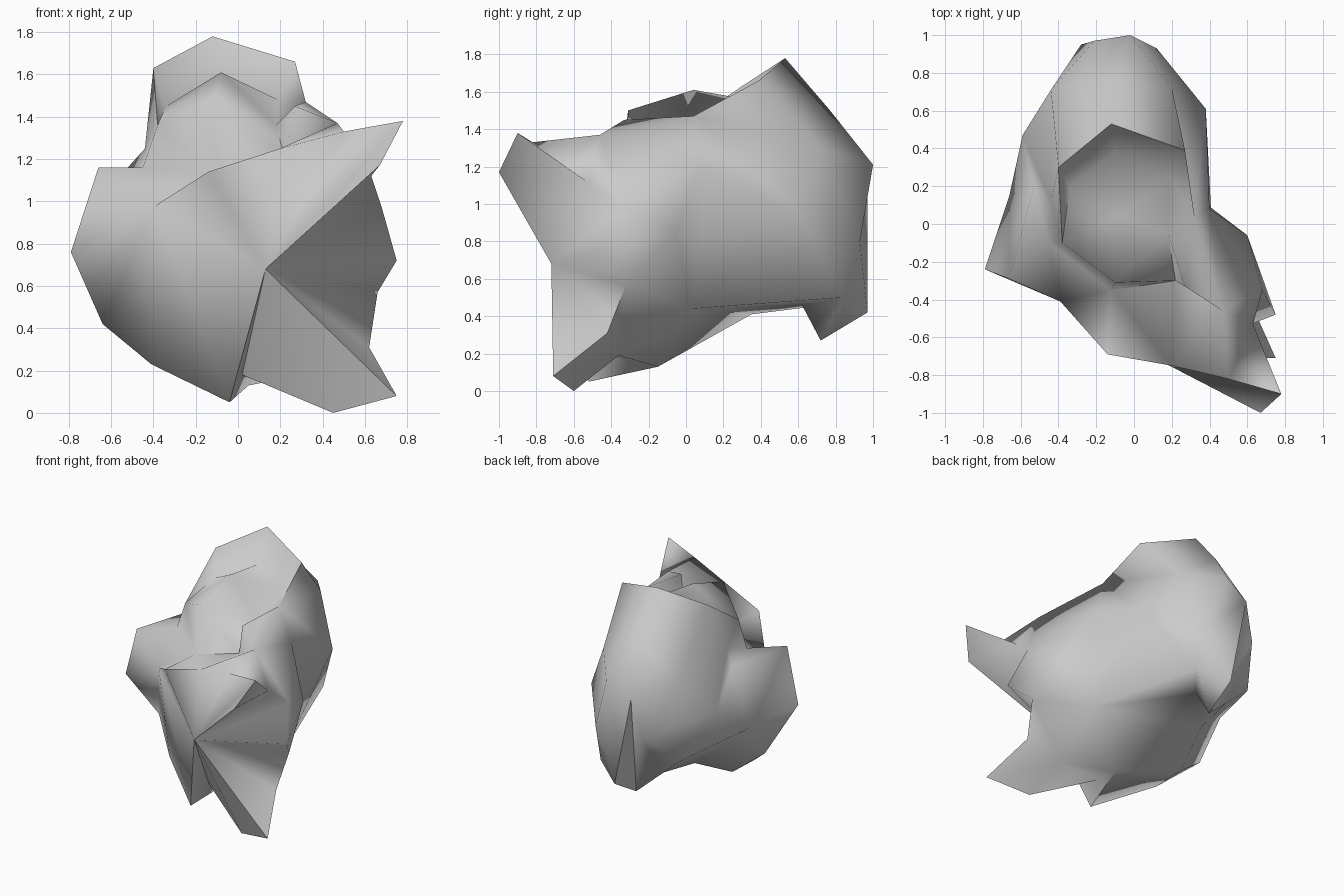
import bpy, bmesh, math

default_cube = bpy.data.objects.get("Cube")
if default_cube:
    bpy.data.objects.remove(default_cube, do_unlink=True)

mesh = bpy.data.meshes.new("hollow_boulder")
boulder = bpy.data.objects.new("hollow_boulder", mesh)
bpy.context.collection.objects.link(boulder)
bm = bmesh.new()


def points(*coordinates):
    return [bm.verts.new(co) for co in coordinates]


def triangle(first, second, third):
    corners = (first, second, third)
    if len(set(corners)) == len(corners) and not bm.faces.get(corners):
        bm.faces.new(corners)


def fan(centre, outline):
    for start, end in zip(outline, outline[1:]):
        triangle(centre, start, end)


def stitch(first, second):
    """Join two open chains, always taking the shorter diagonal."""
    i = j = 0
    while i < len(first) - 1 or j < len(second) - 1:
        if i == len(first) - 1:
            step_first = False
        elif j == len(second) - 1:
            step_first = True
        else:
            length_first = (first[i + 1].co - second[j].co).length
            length_second = (first[i].co - second[j + 1].co).length
            step_first = length_first <= length_second
        if step_first:
            triangle(first[i], first[i + 1], second[j])
            i += 1
        else:
            triangle(first[i], second[j + 1], second[j])
            j += 1


def stitch_rings(first, second):
    stitch(first + first[:1], second + second[:1])


# Jagged front rim, starting at the notch on the shoulder
notch, collar, *brow = points(
    (-.45, -.1, 1.16), (-.39, -.41, .98),
    (-.14, -.69, 1.14), (.2, -.75, 1.25), (.5, -.82, 1.33))
torn_edge = points(
    (.63, -.53, 1.12), (.68, -.35, .97), (.75, -.48, .72),
    (.66, -.32, .57), (.62, -.42, .31))
lower_lobe = points((.75, -.71, .08), (.45, -.6, 0), (.02, -.38, .18))
left_edge = points(
    (-.04, -.52, .05), (-.41, -.25, .23), (-.64, -.05, .42),
    (-.79, -.24, .76), (-.66, -.29, 1.16))
front_rim = [notch, collar] + brow + torn_edge + lower_lobe + left_edge

# Front plate with its overhanging spike, and the recess beside it
spike, beak, recess = points((.78, -.9, 1.38), (.67, -1, 1.17), (.13, -.72, .68))
fan(collar, left_edge + [notch])
fan(recess, [left_edge[0], collar] + brow + [spike, beak])
fan(spike, [brow[-1], torn_edge[0], beak])
fan(recess, [beak] + torn_edge + lower_lobe + left_edge[:1])

# Ridge behind the brow, with a dip between the two
ridge = points(
    (-.38, -.1, 1.36), (-.1, -.31, 1.5), (.18, -.05, 1.36),
    (.27, -.33, 1.45), (.47, -.46, 1.37))
dip = ridge[:1] + points((-.12, -.35, 1.13), (.22, -.3, 1.21)) + ridge[-1:]
stitch(dip, ridge)

# Side walls and underside
right_wall = points((.4, .08, 1.2), (.6, -.06, .85), (.41, .03, .44))
underside = points((.35, -.36, .19), (.05, -.15, .13), (-.41, .02, .24))
left_wall = points((-.66, .15, .7), (-.53, .2, 1.15), (-.44, .12, 1.25))
stitch_rings(front_rim, dip + right_wall + underside + left_wall)

# Pinch in the right wall behind its flare
pinch, = points((.39, .1, .85))
fan(pinch, right_wall)
triangle(right_wall[-1], *underside[:2])

# Hood over the hollow
hood = points(
    (-.4, .3, 1.63), (-.12, .53, 1.78), (.27, .39, 1.66), (.32, .04, 1.47))
triangle(ridge[-1], right_wall[0], hood[-1])
triangle(left_wall[-1], ridge[0], hood[0])

# Domed tongue inside the hood, with a trough around it
trough = points((-.34, .2, 1.45), (-.1, .38, 1.55), (.19, .25, 1.48))
crown, = points((-.08, .04, 1.61))
fan(crown, ridge[:1] + trough + ridge[2::-1])
stitch(ridge[:1] + trough + ridge[2:], hood)

# Rounded back: top, right, bottom and left strips
back_top = points(
    (-.44, .71, 1.2), (-.1, .77, 1.5), (.2, .72, 1.3), (.38, .61, .94))
back_bottom = points((.14, .84, .5), (-.05, .62, .46), (-.32, .35, .41))
back_left = points((-.28, .67, .45), (-.44, .71, .59), (-.59, .47, .92))
stitch(hood, back_top)
stitch([hood[-1], right_wall[0], pinch, right_wall[-1]],
       [back_top[-1], back_bottom[0]])
stitch([right_wall[-1]] + underside[1:], back_bottom)
stitch(underside[-1:] + left_wall + hood[:1],
       back_bottom[-1:] + back_left + back_top[:1])

# End cap with a heel at the bottom
triangle(*back_bottom[1:], back_left[0])
back_cap = points(
    (-.21, .97, 1.11), (-.02, 1, 1.21), (.12, .93, .8),
    (-.07, .97, .42), (-.08, .72, .27), (-.28, .95, .82))
stitch_rings(back_top + back_bottom[:2] + back_left, back_cap)
fan(back_cap[0], back_cap[1:])

bmesh.ops.recalc_face_normals(bm, faces=bm.faces[:])
if bm.calc_volume(signed=True) < 0:
    bmesh.ops.reverse_faces(bm, faces=bm.faces[:])
bm.to_mesh(mesh)
bm.free()

# Plain grey stone
stone = bpy.data.materials.new("grey_stone")
stone.use_nodes = True
grey = (.6, .6, .6, 1)
stone.diffuse_color = grey
stone.node_tree.nodes["Principled BSDF"].inputs["Base Color"].default_value = grey
mesh.materials.append(stone)

bpy.ops.object.select_all(action="DESELECT")
boulder.select_set(True)
bpy.context.view_layer.objects.active = boulder
bpy.ops.object.shade_smooth_by_angle(angle=math.radians(85))
